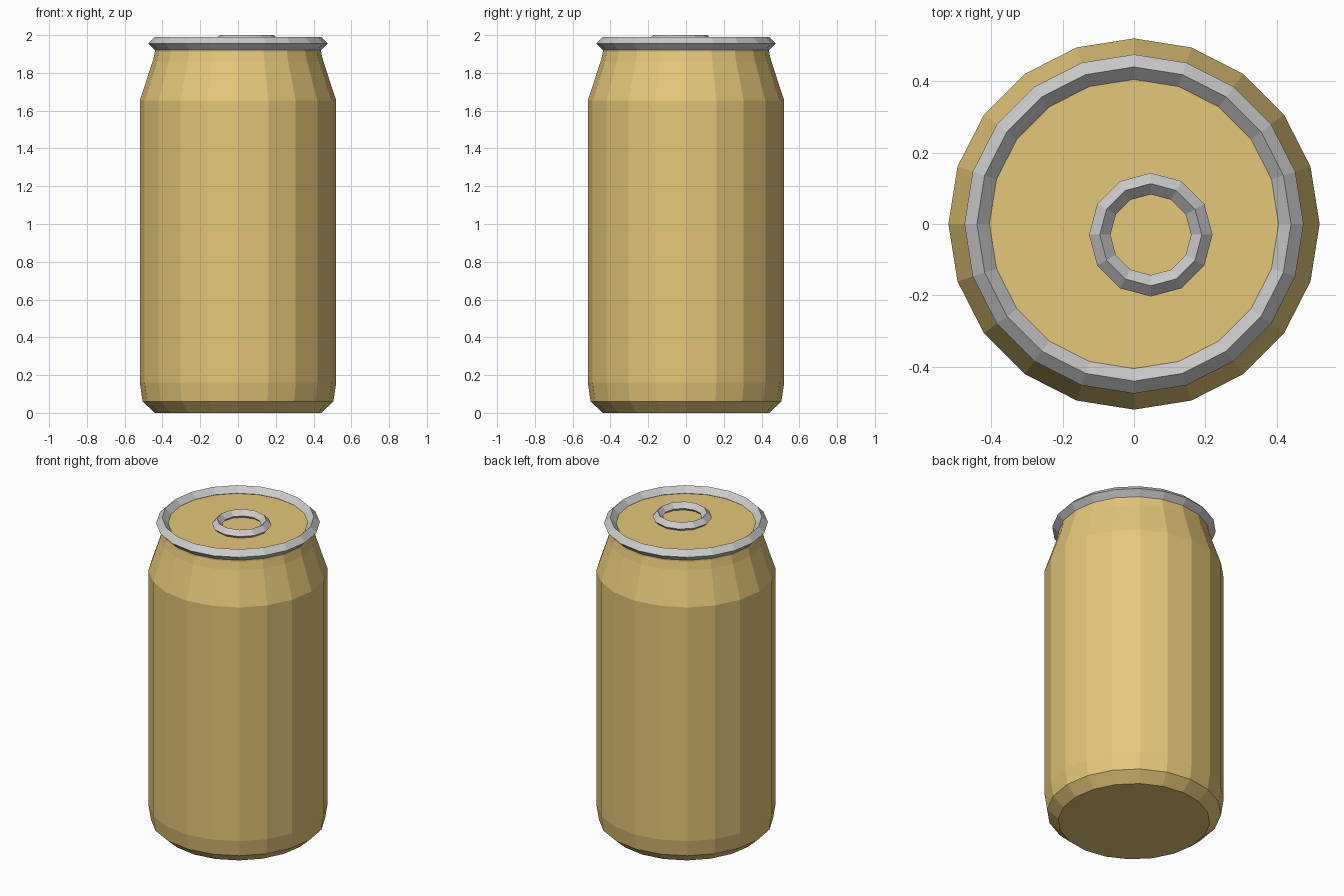
import bpy
import bmesh
from math import cos, sin, tau

if "Cube" in bpy.data.objects:
    bpy.data.objects.remove(bpy.data.objects["Cube"])

SIDES = 20


def lathe(name, profile, sides):
    """Closed solid turned around z from (radius, height) points."""
    bm = bmesh.new()
    rings = [[bm.verts.new((r * cos(tau * i / sides), r * sin(tau * i / sides), z))
              for i in range(sides)] for r, z in profile]
    for low, high in zip(rings, rings[1:]):
        for i in range(sides):
            j = (i + 1) % sides
            bm.faces.new((low[i], low[j], high[j], high[i]))
    bm.faces.new(rings[0][::-1])
    bm.faces.new(rings[-1])
    mesh = bpy.data.meshes.new(name)
    bm.to_mesh(mesh)
    bm.free()
    obj = bpy.data.objects.new(name, mesh)
    bpy.context.collection.objects.link(obj)
    return obj


def ring(name, location, major, minor, sides):
    """Ring with a diamond-shaped cross-section."""
    bpy.ops.mesh.primitive_torus_add(
        location=location, major_radius=major, minor_radius=minor,
        major_segments=sides, minor_segments=4)
    bpy.context.object.name = name


# Can body with chamfered base, shoulder, neck and flat top
body = lathe("can_body", [
    (0.44, 0.0), (0.505, 0.06), (0.52, 0.16), (0.52, 1.655),
    (0.452, 1.86), (0.44, 1.91), (0.44, 1.952)], SIDES)
gold = bpy.data.materials.new("gold_paint")
gold.diffuse_color = (0.78, 0.57, 0.19, 1.0)
gold.use_nodes = True
gold.node_tree.nodes["Principled BSDF"].inputs["Base Color"].default_value = gold.diffuse_color
body.data.materials.append(gold)

# Metal rims at top and base
ring("top_rim", (0, 0, 1.955), 0.44, 0.035, SIDES)
ring("base_rim", (0, 0, 0.06), 0.467, 0.035, SIDES)

# Pull ring on the lid
ring("pull_ring", (0.047, -0.03, 1.97), 0.143, 0.03, 12)
